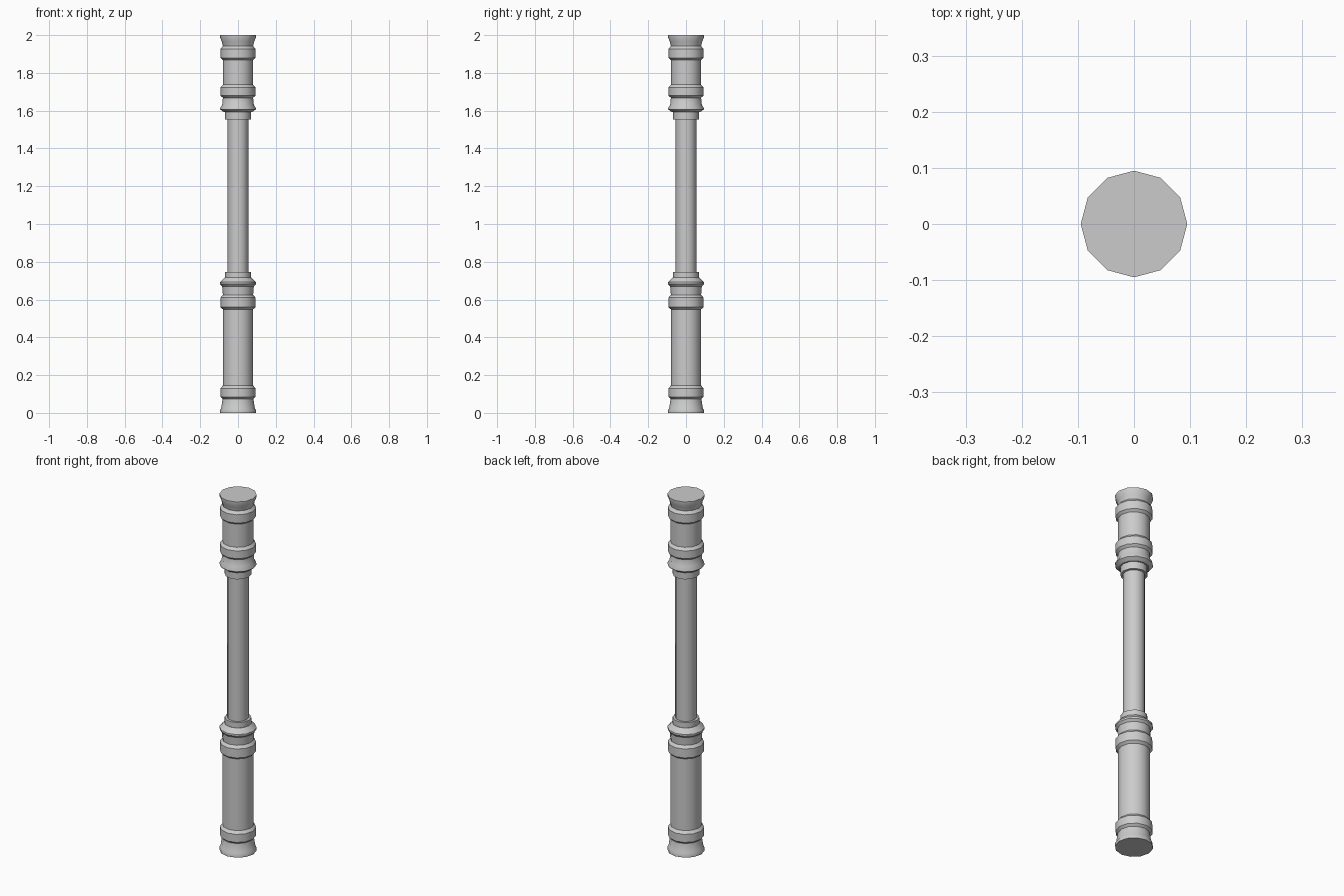
import bpy, bmesh, math

cube = bpy.data.objects.get("Cube")
if cube:
    bpy.data.objects.remove(cube, do_unlink=True)

SIDES = 12

grey = bpy.data.materials.new("plain grey")
grey.use_nodes = True
colour = (0.6, 0.6, 0.6, 1)
grey.diffuse_color = colour
grey.node_tree.nodes["Principled BSDF"].inputs["Base Color"].default_value = colour


def lathe(name, profile):
    """Turn a (radius, height) profile into a capped twelve-sided solid."""
    bm = bmesh.new()
    rings = []
    for r, z in profile:
        rings.append([bm.verts.new((r * math.cos(a), r * math.sin(a), z))
                      for a in (math.tau * i / SIDES for i in range(SIDES))])
    for low, high in zip(rings, rings[1:]):
        for i in range(SIDES):
            j = (i + 1) % SIDES
            bm.faces.new((low[i], low[j], high[j], high[i]))
    bm.faces.new(rings[0][::-1])
    bm.faces.new(rings[-1])
    mesh = bpy.data.meshes.new(name)
    bm.to_mesh(mesh)
    bm.free()
    mesh.materials.append(grey)
    obj = bpy.data.objects.new(name, mesh)
    bpy.context.collection.objects.link(obj)
    bpy.ops.object.select_all(action="DESELECT")
    obj.select_set(True)
    bpy.context.view_layer.objects.active = obj
    bpy.ops.object.shade_smooth_by_angle(angle=math.radians(35))
    return obj


def band(z0, z1):
    """Raised ring with bevelled shoulders."""
    return [(0.08, z0), (0.093, z0 + 0.012), (0.093, z1 - 0.015), (0.08, z1)]


# Lower grip with foot flange, two bands and a flared shoulder
lathe("lower_grip", [(0.095, 0), (0.095, 0.015), (0.089, 0.025), (0.082, 0.073)]
      + band(0.073, 0.145) + band(0.548, 0.625)
      + [(0.084, 0.67), (0.095, 0.682), (0.095, 0.692), (0.07, 0.717)])

# Slim middle shaft and its collars
lathe("lower_collar", [(0.068, 0.71), (0.068, 0.747)])
lathe("middle_shaft", [(0.055, 0.74), (0.055, 1.56)])
lathe("upper_collar", [(0.068, 1.552), (0.068, 1.6)])

# Upper grip with a flared shoulder, two bands and an end flange
lathe("upper_grip", [(0.075, 1.592), (0.095, 1.607), (0.095, 1.613), (0.084, 1.63)]
      + band(1.668, 1.738) + band(1.868, 1.942)
      + [(0.086, 1.965), (0.095, 1.988), (0.095, 2)])
